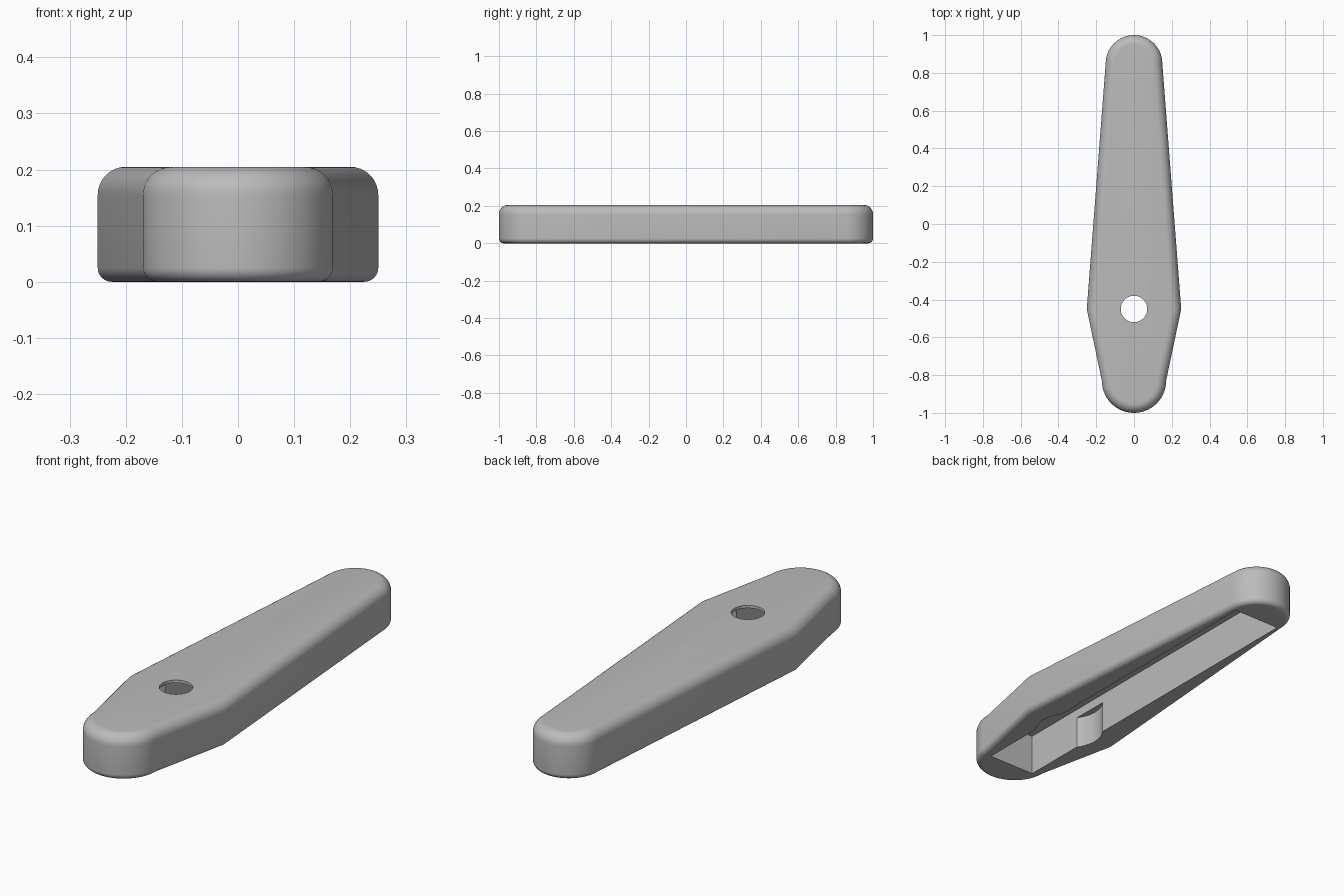
import bpy, bmesh, math

cube = bpy.data.objects.get("Cube")
if cube:
    bpy.data.objects.remove(cube, do_unlink=True)

HEIGHT = 0.205
HOLE_Y = -0.45

grey = bpy.data.materials.new("plain_grey")
grey.use_nodes = True
colour = (0.5, 0.5, 0.5, 1)
grey.diffuse_color = colour
grey.node_tree.nodes["Principled BSDF"].inputs["Base Color"].default_value = colour


def arc(cy, radius, start, end, steps=28):
    angles = [math.radians(start + (end - start) * i / steps) for i in range(steps + 1)]
    return [(radius * math.cos(a), cy + radius * math.sin(a)) for a in angles]


def prism(name, outline, bottom, top, round_top=0, round_bottom=0):
    """Extrude an outline upwards and optionally round its rims."""
    bm = bmesh.new()
    base = bm.faces.new([bm.verts.new((x, y, bottom)) for x, y in outline])
    extruded = bmesh.ops.extrude_face_region(bm, geom=[base])
    bmesh.ops.translate(bm, vec=(0, 0, top - bottom),
                        verts=[v for v in extruded["geom"] if isinstance(v, bmesh.types.BMVert)])
    bmesh.ops.recalc_face_normals(bm, faces=bm.faces)
    for level, radius in ((top, round_top), (bottom, round_bottom)):
        if radius:
            rim = [e for e in bm.edges if all(abs(v.co.z - level) < 1e-5 for v in e.verts)]
            bmesh.ops.bevel(bm, geom=rim, offset=radius, segments=8, profile=0.5,
                            affect='EDGES', clamp_overlap=False)
    mesh = bpy.data.meshes.new(name)
    bm.to_mesh(mesh)
    bm.free()
    mesh.materials.append(grey)
    obj = bpy.data.objects.new(name, mesh)
    bpy.context.collection.objects.link(obj)
    return obj


# Tapered body with round ends, widest at the pivot hole
outline = (arc(0.85, 0.15, 0, 180) + [(-0.25, HOLE_Y)]
           + arc(-0.83, 0.17, 180, 360) + [(0.25, HOLE_Y)])
body = prism("tapered_handle", outline, 0, HEIGHT, 0.05, 0.025)

# Long pocket underneath, wider round recess, and the through hole
circle = lambda r: arc(HOLE_Y, r, 0, 360, 64)[:-1]
cutters = [
    prism("pocket_cutter", [(-.12, -.85), (.12, -.85), (.12, .85), (-.12, .85)], -0.1, 0.192),
    prism("recess_cutter", circle(0.15), -0.1, 0.15),
    prism("hole_cutter", circle(0.07), -0.1, 0.3),
]
bpy.ops.object.select_all(action='DESELECT')
body.select_set(True)
bpy.context.view_layer.objects.active = body
for cutter in cutters:
    cutter.hide_render = True
    cut = body.modifiers.new(cutter.name, 'BOOLEAN')
    cut.operation = 'DIFFERENCE'
    cut.solver = 'EXACT'
    cut.object = cutter
    bpy.ops.object.modifier_apply(modifier=cut.name)
    bpy.data.objects.remove(cutter, do_unlink=True)

bpy.ops.object.shade_smooth_by_angle(angle=math.radians(30))
